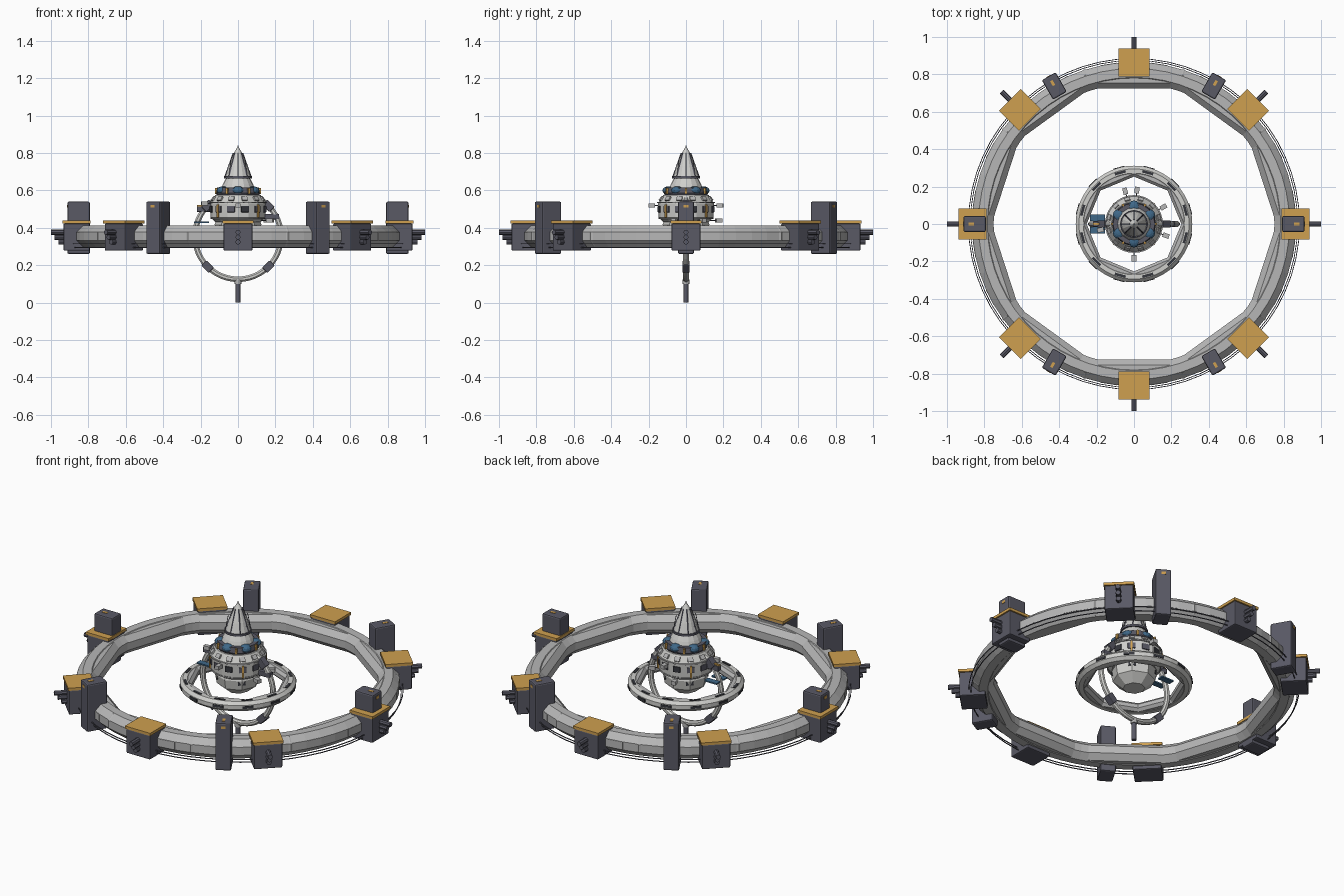
import bpy, bmesh, math
from mathutils import Matrix, Vector

cube = bpy.data.objects.get("Cube")
if cube:
    bpy.data.objects.remove(cube, do_unlink=True)


def material(name, r, g, b):
    m = bpy.data.materials.new(name)
    m.use_nodes = True
    m.diffuse_color = (r, g, b, 1)
    m.node_tree.nodes["Principled BSDF"].inputs["Base Color"].default_value = (r, g, b, 1)
    return m


GREY = material("ring grey", 0.47, 0.47, 0.47)
PALE = material("hull pale", 0.62, 0.62, 0.6)
DARK = material("module dark grey", 0.1, 0.1, 0.13)
BLACK = material("window charcoal", 0.035, 0.037, 0.045)
ORANGE = material("panel orange", 0.62, 0.35, 0.08)
BLUE = material("glass blue", 0.05, 0.14, 0.25)
HUB = 0.355


def finish(name, bm, mat, matrix=Matrix()):
    bmesh.ops.recalc_face_normals(bm, faces=bm.faces)
    mesh = bpy.data.meshes.new(name)
    bm.to_mesh(mesh)
    bm.free()
    mesh.materials.append(mat)
    ob = bpy.data.objects.new(name, mesh)
    ob.matrix_world = matrix
    bpy.context.collection.objects.link(ob)
    return ob


def lathe(name, profile, segs, mat, closed=False, matrix=Matrix(), phase=0):
    """Revolve (radius, z) points round the z axis."""
    bm = bmesh.new()
    rings = []
    for i in range(segs):
        a = math.tau * i / segs + phase
        rings.append([bm.verts.new((r * math.cos(a), r * math.sin(a), z)) for r, z in profile])
    n = len(profile)
    for i in range(segs):
        p, q = rings[i], rings[(i + 1) % segs]
        for j in range(n if closed else n - 1):
            k = (j + 1) % n
            bm.faces.new((p[j], q[j], q[k], p[k]))
    bmesh.ops.remove_doubles(bm, verts=bm.verts, dist=0.0001)
    return finish(name, bm, mat, matrix)


def hoop(name, major, minor, segs, sides, mat, matrix, phase=0):
    prof = []
    for k in range(sides):
        a = math.tau * (k + 0.5) / sides
        prof.append((major + minor * math.cos(a), minor * math.sin(a)))
    return lathe(name, prof, segs, mat, True, matrix, phase)


def at(angle, radius, z, tilt=0):
    """Frame with local x pointing outward at this angle; tilt leans it upward."""
    return (Matrix.Rotation(angle, 4, 'Z') @ Matrix.Translation((radius, 0, z))
            @ Matrix.Rotation(-tilt, 4, 'Y'))


def box(name, size, matrix, mat, bevel=0):
    bm = bmesh.new()
    bmesh.ops.create_cube(bm, size=1)
    bmesh.ops.scale(bm, vec=size, verts=bm.verts)
    if bevel:
        bmesh.ops.bevel(bm, geom=bm.edges[:], offset=bevel, segments=2, affect='EDGES', profile=0.5)
    return finish(name, bm, mat, matrix)


def rod(name, start, end, radius, mat, matrix=Matrix(), sides=8):
    a, b = Vector(start), Vector(end)
    bm = bmesh.new()
    bmesh.ops.create_cone(bm, cap_ends=True, segments=sides, radius1=radius, radius2=radius,
                          depth=(b - a).length)
    turn = (b - a).to_track_quat('Z', 'Y').to_matrix().to_4x4()
    return finish(name, bm, mat, matrix @ Matrix.Translation((a + b) / 2) @ turn)


# Great ring: faceted outer tube with a ten-sided inner beam
level = Matrix.Translation((0, 0, HUB))
hoop("outer_ring", 0.808, 0.062, 60, 8, GREY, level)
hoop("inner_beam", 0.815, 0.058, 10, 8, GREY, level)
for i in range(20):
    hoop_angle = math.tau * (i + 0.5) / 20
    box("ring_panel", (0.006, 0.09, 0.045), at(hoop_angle, 0.863, HUB), GREY)
for r, z in ((0.885, 0.315), (0.875, 0.295)):
    hoop("service_cable", r, 0.003, 60, 4, DARK, Matrix.Translation((0, 0, z)))

# Eight cargo modules with orange lids and stacked outward rods
for i in range(8):
    a = math.tau * i / 8
    box("cargo_module", (0.14, 0.155, 0.145), at(a, 0.863, 0.35), DARK, 0.006)
    box("module_lid", (0.15, 0.165, 0.016), at(a, 0.863, 0.43), ORANGE)
    for z, tip in ((0.376, 1.0), (0.35, 0.98), (0.324, 0.96)):
        rod("module_rod", (0.9, 0, z), (tip, 0, z), 0.014, DARK, Matrix.Rotation(a, 4, 'Z'))

# Six tall towers straddling the ring
for i in range(6):
    a = math.tau * i / 6
    box("tower_module", (0.12, 0.085, 0.28), at(a, 0.852, 0.4), DARK, 0.008)
    box("tower_mark", (0.004, 0.025, 0.015), at(a, 0.912, 0.515), ORANGE)
    box("tower_top_mark", (0.03, 0.015, 0.004), at(a, 0.87, 0.54), ORANGE)

# Habitat ring with windows on top, outside and underneath
hoop("habitat_ring", 0.283, 0.031, 48, 8, PALE, level)
hoop("habitat_beam", 0.28, 0.029, 8, 8, GREY, level, math.pi / 8 * 2)
for i in range(12):
    a = math.tau * (i + 0.5) / 12
    box("habitat_top_window", (0.014, 0.06, 0.006), at(a, 0.284, HUB + 0.029), BLACK)
    box("habitat_side_window", (0.006, 0.06, 0.014), at(a, 0.311, HUB), BLACK)

# Upright hoop with clamps, and the docking mast below
upright = level @ Matrix.Rotation(math.pi / 2, 4, 'X')
hoop("upright_hoop", 0.23, 0.016, 48, 8, PALE, upright)
for i in range(4):
    box("hoop_clamp", (0.04, 0.055, 0.04), upright @ at(math.pi / 4 + i * math.pi / 2, 0.23, 0), DARK, 0.004)
rod("docking_mast", (0, 0, 0), (0, 0, 0.125), 0.013, DARK, sides=12)
rod("mast_collar", (0, 0, 0.1), (0, 0, 0.125), 0.018, GREY, sides=12)

# Central hull, stacked from the keel up
lathe("lower_hull", [(0, 0.32), (0.06, 0.32), (0.115, 0.365), (0.125, 0.42), (0.115, 0.445), (0, 0.445)], 8, PALE)
lathe("middle_hull", [(0, 0.43), (0.12, 0.43), (0.147, 0.455), (0.15, 0.53), (0.122, 0.575), (0, 0.575)], 16, PALE)
lathe("waist_band", [(0, 0.57), (0.11, 0.57), (0.118, 0.585), (0.112, 0.615), (0, 0.615)], 16, DARK)
lathe("upper_hull", [(0, 0.61), (0.09, 0.61), (0.08, 0.635), (0.064, 0.665), (0, 0.665)], 16, PALE)
lathe("spire_collar", [(0, 0.664), (0.074, 0.664), (0.074, 0.676), (0, 0.676)], 16, DARK)
lathe("spire", [(0, 0.675), (0.068, 0.675), (0.05, 0.73), (0.022, 0.8), (0.004, 0.83), (0, 0.845)], 16, PALE)
for z, r in ((0.45, 0.143), (0.535, 0.151)):
    hoop("hull_trim", r, 0.005, 32, 4, GREY, Matrix.Translation((0, 0, z)))

# Spire ribs and needle flanks
for i in range(8):
    turn = Matrix.Rotation(math.tau * i / 8, 4, 'Z')
    rod("spire_rib", (0.068, 0, 0.676), (0.024, 0, 0.8), 0.004, DARK, turn, 4)
    if i % 2:
        rod("spire_needle", (0.07, 0, 0.67), (0.052, 0, 0.765), 0.002, DARK, turn, 4)

# Blue domes round the waist, alternating with orange posts
for i in range(6):
    a = math.tau * i / 6 + math.pi / 6
    bm = bmesh.new()
    bmesh.ops.create_uvsphere(bm, u_segments=12, v_segments=8, radius=0.034)
    bmesh.ops.scale(bm, vec=(1, 1, 0.65), verts=bm.verts)
    finish("waist_dome", bm, BLUE, at(a, 0.092, 0.6))
    box("waist_post", (0.02, 0.012, 0.03), at(a + math.pi / 6, 0.113, 0.597), ORANGE)

# Hull windows, hatches and orange ribs
for i in range(12):
    a = math.tau * (i + 0.5) / 12
    box("hull_window", (0.012, 0.042, 0.034), at(a, 0.146, 0.5), DARK if i % 3 else BLACK, 0.003)
    box("roof_hatch", (0.025, 0.03, 0.01), at(a, 0.136, 0.556, -math.radians(52)), GREY)
for i in range(4):
    a = math.tau * (i + 0.5) / 4
    box("hull_rib", (0.008, 0.01, 0.07), at(a, 0.152, 0.49), ORANGE)
    box("keel_window", (0.008, 0.04, 0.02), at(a, 0.115, 0.405), BLACK)

# Side docks: blue panels on one side, a plain dock on the other
box("left_dock", (0.08, 0.03, 0.03), at(0, 0.18, 0.46), DARK, 0.004)
box("right_dock", (0.08, 0.03, 0.03), at(math.pi, 0.18, 0.5), DARK, 0.004)
for y in (-0.033, 0.033):
    box("dock_panel", (0.08, 0.035, 0.008), at(math.pi, 0.195, 0.43) @ Matrix.Translation((0, y, 0)), BLUE)
box("dock_stripe", (0.06, 0.012, 0.01), at(math.pi, 0.19, 0.518), ORANGE)

# Small antenna plates on stalks
for deg, z in ((105, 0.44), (85, 0.52), (30, 0.44), (-20, 0.44), (190, 0.53), (-90, 0.52)):
    a = math.radians(deg)
    rod("antenna_stalk", (0.13, 0, z), (0.18, 0, z), 0.003, DARK, Matrix.Rotation(a, 4, 'Z'), 6)
    box("antenna_plate", (0.035, 0.025, 0.022), at(a, 0.182, z), GREY)
